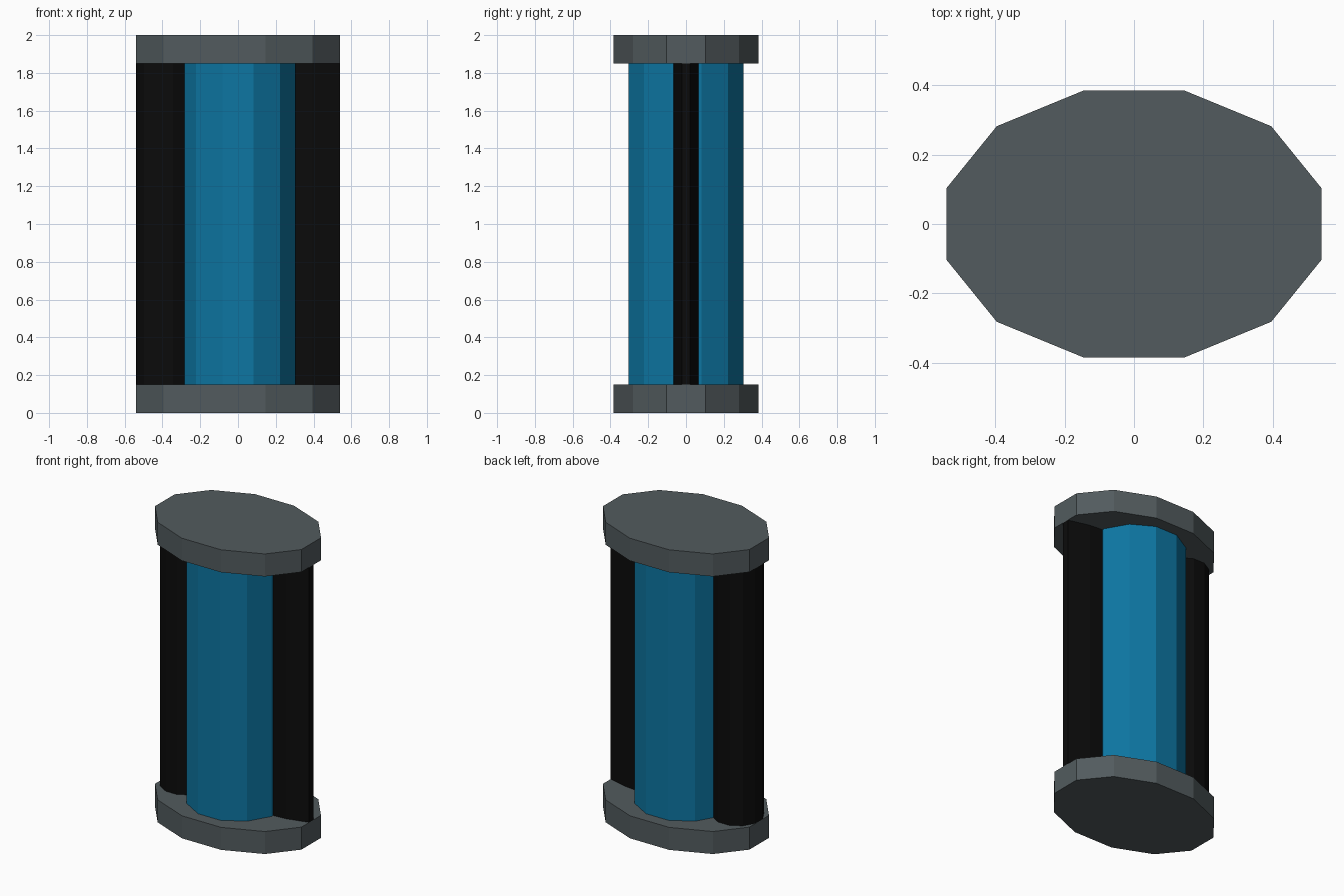
import bpy, bmesh, math

if "Cube" in bpy.data.objects:
    bpy.data.objects.remove(bpy.data.objects["Cube"])


def material(name, rgb):
    m = bpy.data.materials.new(name)
    m.diffuse_color = (*rgb, 1.0)
    m.use_nodes = True
    m.node_tree.nodes["Principled BSDF"].inputs["Base Color"].default_value = m.diffuse_color
    return m


grey = material("slate grey", (0.085, 0.105, 0.112))
blue = material("deep blue", (0.004, 0.18, 0.36))
black = material("black", (0.0033, 0.0033, 0.0033))


def prism(name, mat, cx, rx, ry, z0, z1, sides=12):
    """Flat-faced elliptical prism with a flat side facing each axis."""
    bm = bmesh.new()
    ring = []
    for i in range(sides):
        a = 2 * math.pi * (i + 0.5) / sides
        ring.append(bm.verts.new((cx + rx * math.cos(a), ry * math.sin(a), z0)))
    base = bm.faces.new(ring)
    ext = bmesh.ops.extrude_face_region(bm, geom=[base], use_keep_orig=True)
    for v in ext["geom"]:
        if isinstance(v, bmesh.types.BMVert):
            v.co.z = z1
    bmesh.ops.recalc_face_normals(bm, faces=bm.faces)
    me = bpy.data.meshes.new(name)
    bm.to_mesh(me)
    bm.free()
    me.materials.append(mat)
    ob = bpy.data.objects.new(name, me)
    bpy.context.collection.objects.link(ob)
    return ob


# end caps
prism("bottom_cap", grey, 0, 0.559, 0.398, 0.0, 0.15)
prism("top_cap", grey, 0, 0.559, 0.398, 1.85, 2.0)

# central tube
prism("core_tube", blue, 0, 0.315, 0.315, 0.15, 1.85)

# thin fin through the tube, visible on the right
prism("side_fin", black, 0, 0.559, 0.083, 0.15, 1.85)

# round rod on the left
prism("side_rod", black, -0.385, 0.158, 0.158, 0.15, 1.85)
